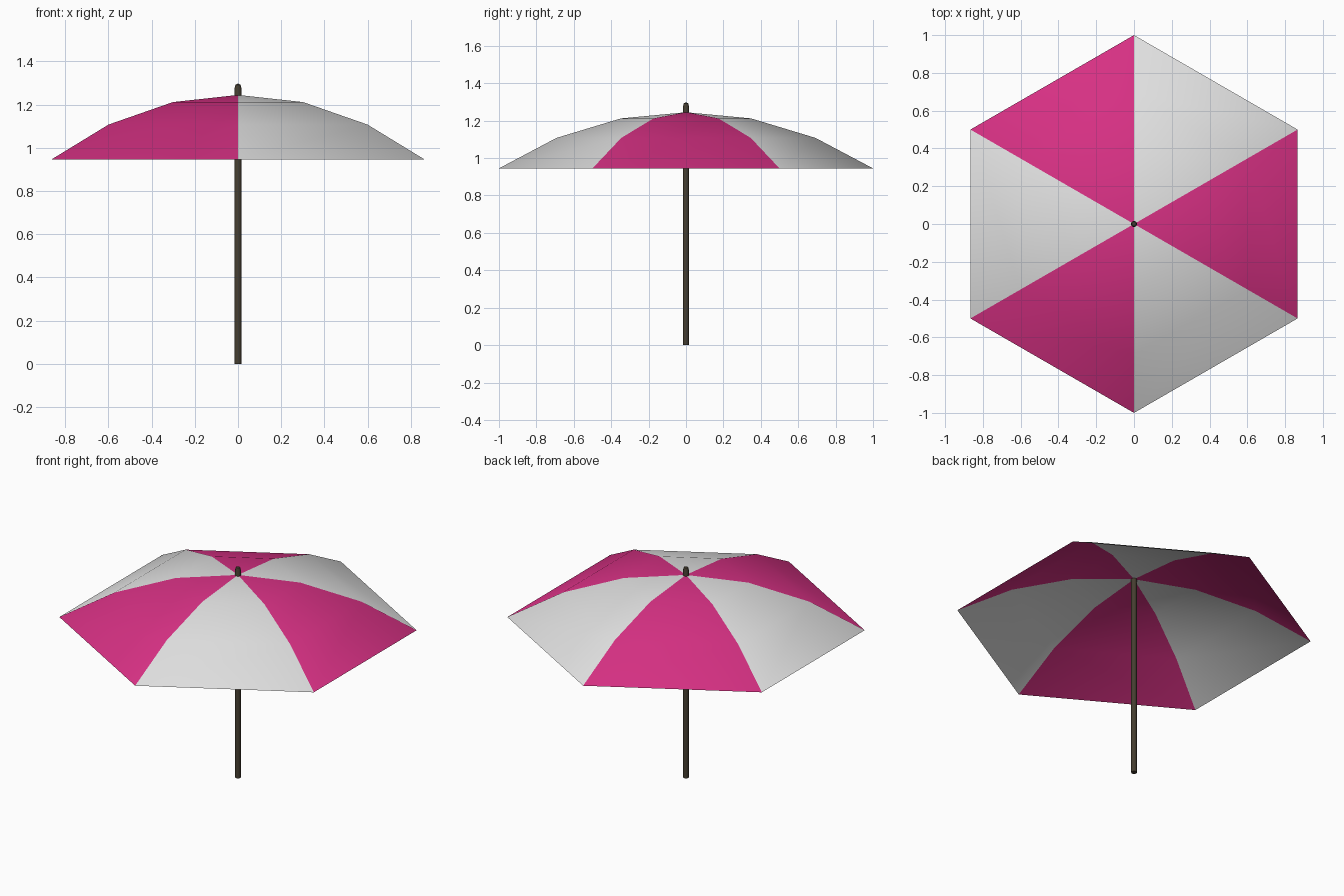
import bpy, bmesh, math

if "Cube" in bpy.data.objects:
    bpy.data.objects.remove(bpy.data.objects["Cube"])


def material(name, rgb):
    m = bpy.data.materials.new(name)
    m.diffuse_color = (*rgb, 1)
    m.use_nodes = True
    m.node_tree.nodes["Principled BSDF"].inputs["Base Color"].default_value = m.diffuse_color
    return m


pink = material("pink", (0.68, 0.03, 0.23))
white = material("off white", (0.75, 0.75, 0.75))
brown = material("dark brown", (0.06, 0.048, 0.03))


def lathe(name, profile, sides, start, mats, pick=lambda i: 0):
    """Revolve (radius, z) points; radius 0 makes a single pole vertex."""
    bm = bmesh.new()
    rings = []
    for r, z in profile:
        if r == 0:
            rings.append([bm.verts.new((0, 0, z))] * sides)
        else:
            angles = [start + math.tau * i / sides for i in range(sides)]
            rings.append([bm.verts.new((r * math.cos(a), r * math.sin(a), z)) for a in angles])
    for low, high in zip(rings, rings[1:]):
        for i in range(sides):
            j = (i + 1) % sides
            corners = list(dict.fromkeys((low[i], low[j], high[j], high[i])))
            bm.faces.new(corners).material_index = pick(i)
    mesh = bpy.data.meshes.new(name)
    bm.to_mesh(mesh)
    bm.free()
    for m in mats:
        mesh.materials.append(m)
    obj = bpy.data.objects.new(name, mesh)
    bpy.context.collection.objects.link(obj)
    return obj


# Canopy: thin six-sided dome, alternating panels
canopy = lathe("canopy", [(1, 0.945), (0.692, 1.108), (0.348, 1.212), (0, 1.245)],
               6, math.radians(-30), [pink, white], lambda i: i % 2)
canopy.data.shade_smooth()

# Pole with a rounded tip above the canopy
pole = lathe("pole", [(0, 0), (0.016, 0), (0.016, 1.277), (0.012, 1.292), (0, 1.298)],
             12, 0, [brown])
bpy.context.view_layer.objects.active = pole
pole.select_set(True)
bpy.ops.object.shade_smooth_by_angle(angle=math.radians(40))
